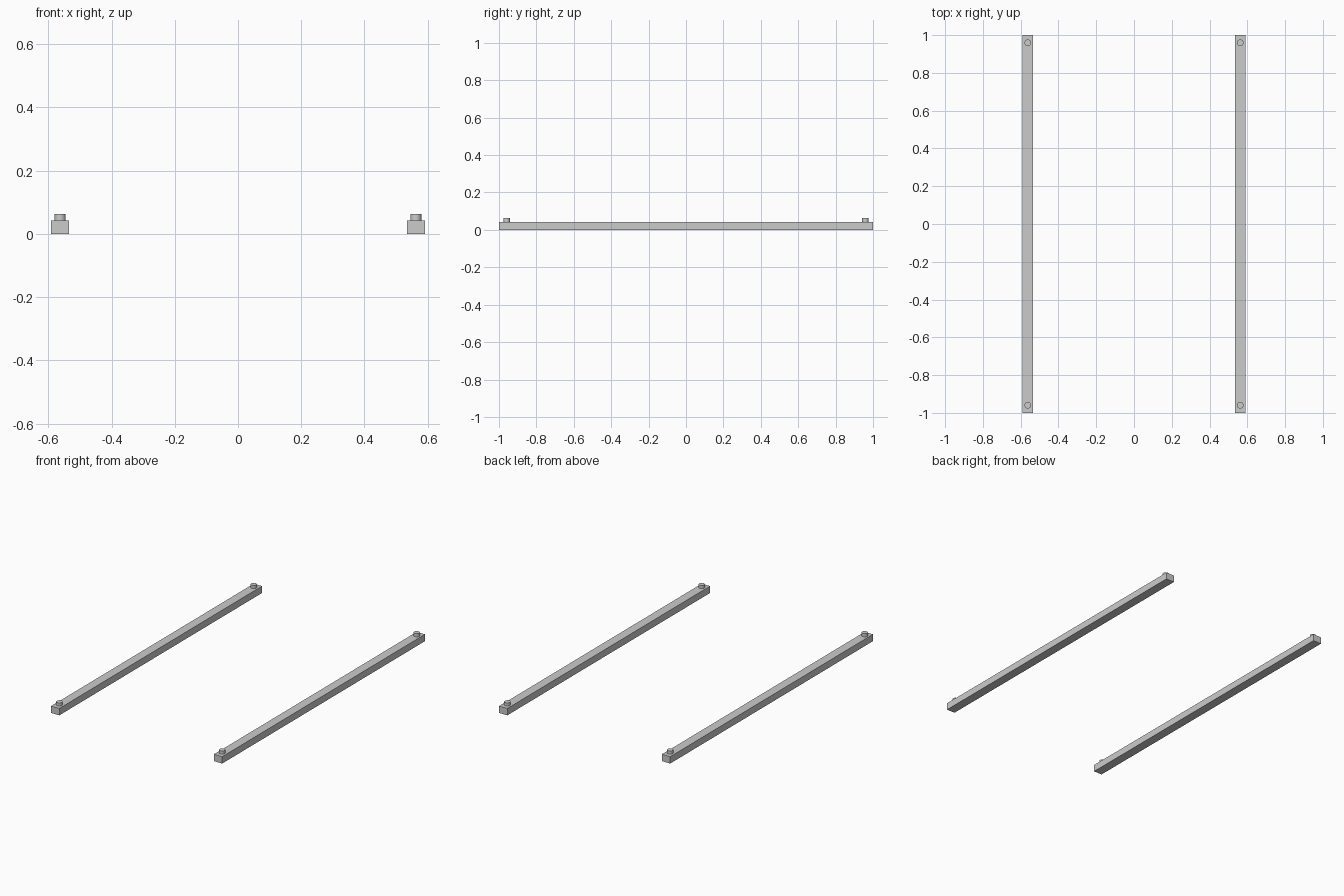
import bpy

if "Cube" in bpy.data.objects:
    bpy.data.objects.remove(bpy.data.objects["Cube"])

BAR_X, BAR_W, BAR_H = 0.5625, 0.057, 0.043
PEG_Y, PEG_R, PEG_TOP = 0.959, 0.0175, 0.063

grey = bpy.data.materials.new("plain_grey")
grey.diffuse_color = (0.6, 0.6, 0.6, 1)
grey.use_nodes = True
grey.node_tree.nodes["Principled BSDF"].inputs["Base Color"].default_value = grey.diffuse_color


def finish(name):
    ob = bpy.context.object
    ob.name = name
    ob.data.materials.append(grey)
    return ob


for side, sx in (("left", -1), ("right", 1)):
    # long rail resting on the ground
    bpy.ops.mesh.primitive_cube_add(size=1, location=(sx * BAR_X, 0, BAR_H / 2))
    bpy.context.object.scale = (BAR_W, 2, BAR_H)
    bpy.ops.object.transform_apply(location=False, rotation=False, scale=True)
    finish(side + "_rail")

    # round locating pegs near both ends
    for end, sy in (("front", -1), ("back", 1)):
        base = BAR_H - 0.005
        bpy.ops.mesh.primitive_cylinder_add(
            vertices=32, radius=PEG_R, depth=PEG_TOP - base,
            location=(sx * BAR_X, sy * PEG_Y, (base + PEG_TOP) / 2))
        finish(f"{side}_{end}_peg")
        bpy.ops.object.shade_smooth_by_angle()
